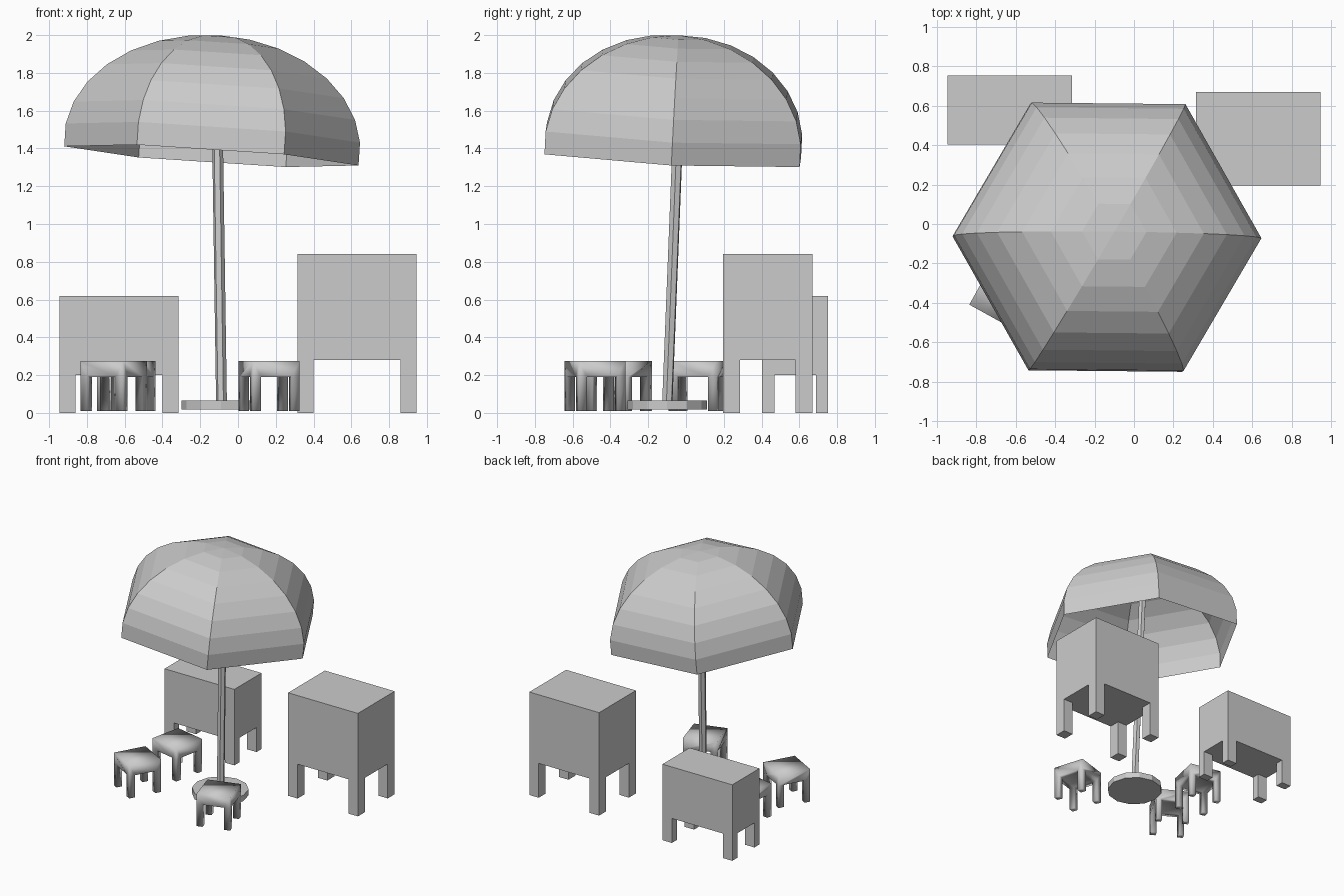
import bpy, bmesh, math
from mathutils import Matrix, Vector

if "Cube" in bpy.data.objects:
    bpy.data.objects.remove(bpy.data.objects["Cube"])


def add_object(name, bm, smooth=False):
    bmesh.ops.recalc_face_normals(bm, faces=bm.faces)
    for f in bm.faces:
        f.smooth = smooth
    me = bpy.data.meshes.new(name)
    bm.to_mesh(me)
    bm.free()
    ob = bpy.data.objects.new(name, me)
    bpy.context.collection.objects.link(ob)
    return ob


def legged_block(name, centre, size, leg, z0, z1, z2, angle=0, smooth=False):
    """Solid block from z1 to z2 with four legs extruded from its corners to z0."""
    bm = bmesh.new()
    hx, hy = size[0] / 2, size[1] / 2
    xs = [-hx, -hx + leg[0], hx - leg[0], hx]
    ys = [-hy, -hy + leg[1], hy - leg[1], hy]
    g = [[bm.verts.new((x, y, z1)) for y in ys] for x in xs]
    top = [[bm.verts.new((x, y, z2)) for y in (-hy, hy)] for x in (-hx, hx)]
    # underside cells, top and sides
    corners = []
    for i in range(3):
        for j in range(3):
            f = bm.faces.new((g[i][j], g[i + 1][j], g[i + 1][j + 1], g[i][j + 1]))
            if i != 1 and j != 1:
                corners.append(f)
    bm.faces.new((top[0][0], top[1][0], top[1][1], top[0][1]))
    for k, e in ((0, 0), (1, 3)):
        bm.faces.new([g[i][e] for i in range(4)] + [top[1][k], top[0][k]])
        bm.faces.new([g[e][j] for j in range(4)] + [top[k][1], top[k][0]])
    # legs
    ext = bmesh.ops.extrude_discrete_faces(bm, faces=corners)
    for f in ext["faces"]:
        for v in f.verts:
            v.co.z = z0
    ob = add_object(name, bm, smooth)
    ob.location = (centre[0], centre[1], 0)
    ob.rotation_euler.z = math.radians(angle)
    return ob


def cylinder(name, a, b, radius, sides):
    a, b = Vector(a), Vector(b)
    d = b - a
    bm = bmesh.new()
    m = Matrix.Translation((a + b) / 2) @ d.to_track_quat('Z', 'Y').to_matrix().to_4x4()
    bmesh.ops.create_cone(bm, cap_ends=True, segments=sides, radius1=radius,
                          radius2=radius, depth=d.length, matrix=m)
    return add_object(name, bm)


# Canopy: open six-sided squashed dome, slightly tilted
bm = bmesh.new()
bmesh.ops.create_uvsphere(bm, u_segments=6, v_segments=15, radius=1)
bmesh.ops.delete(bm, geom=[v for v in bm.verts if v.co.z < -0.15], context='VERTS')
bmesh.ops.scale(bm, vec=(0.785, 0.785, 0.58), verts=bm.verts)
bmesh.ops.rotate(bm, cent=(0, 0, 0), matrix=Matrix.Rotation(math.radians(30), 3, 'Z'),
                 verts=bm.verts)
canopy = add_object("umbrella_canopy", bm)
canopy.location = (-0.137, -0.067, 1.421)
canopy.rotation_euler = (-0.05, 0.065, -0.01)

# Pole and round foot
cylinder("umbrella_pole", (-0.087, -0.10, 0.03), (-0.116, -0.023, 1.97), 0.029, 6)
cylinder("umbrella_base", (-0.09, -0.10, 0.018), (-0.09, -0.10, 0.065), 0.21, 12)

# Two box cabinets on legs
legged_block("tall_cabinet", (0.63, 0.433), (0.63, 0.474), (0.085, 0.09), 0, 0.28, 0.84)
legged_block("low_cabinet", (-0.63, 0.578), (0.63, 0.35), (0.085, 0.065), 0, 0.20, 0.62)

# Three small stools around the umbrella
for name, pos, ang in (("left_stool", (-0.658, -0.358), -29),
                       ("back_stool", (-0.592, 0.062), -12),
                       ("front_stool", (0.164, -0.482), 17)):
    legged_block(name, pos, (0.26, 0.26), (0.046, 0.046), 0.01, 0.19, 0.275, ang, True)
